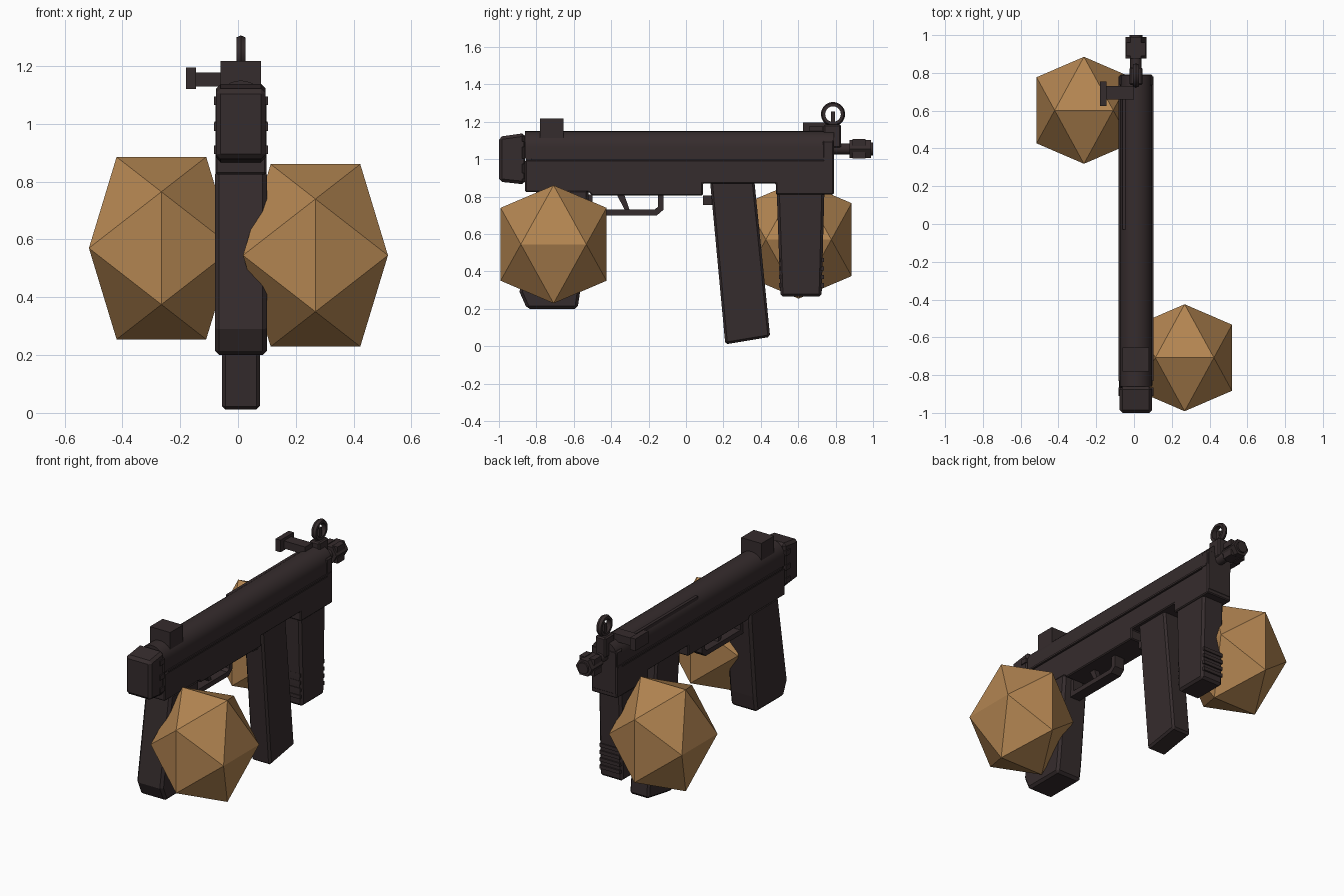
import bpy, bmesh, math
from mathutils import Vector

if "Cube" in bpy.data.objects:
    bpy.data.objects.remove(bpy.data.objects["Cube"])

CX = 0.01  # centre plane of the gun


def material(name, rgb):
    m = bpy.data.materials.new(name)
    m.diffuse_color = (*rgb, 1)
    m.use_nodes = True
    m.node_tree.nodes["Principled BSDF"].inputs["Base Color"].default_value = m.diffuse_color
    return m


DARK = material("dark gunmetal", (0.036, 0.025, 0.026))
TAN = material("tan", (0.45, 0.235, 0.083))


def finish(name, bm, mat=DARK, bevel=0, smooth=False):
    bmesh.ops.recalc_face_normals(bm, faces=bm.faces)
    if bevel:
        edges = [e for e in bm.edges if e.calc_face_angle(0) > 0.6]
        bmesh.ops.bevel(bm, geom=edges, offset=bevel, segments=1, affect='EDGES')
    me = bpy.data.meshes.new(name)
    bm.to_mesh(me)
    bm.free()
    me.materials.append(mat)
    ob = bpy.data.objects.new(name, me)
    bpy.context.collection.objects.link(ob)
    if smooth:
        bpy.context.view_layer.objects.active = ob
        ob.select_set(True)
        bpy.ops.object.shade_smooth_by_angle(angle=math.radians(35))
        ob.select_set(False)
    return ob


def extrude(name, pts, step, bevel=0, smooth=False):
    """Closed prism from a flat outline of 3D points."""
    bm = bmesh.new()
    face = bm.faces.new([bm.verts.new(p) for p in pts])
    new = bmesh.ops.extrude_face_region(bm, geom=[face])['geom']
    bmesh.ops.translate(bm, vec=step, verts=[v for v in new if isinstance(v, bmesh.types.BMVert)])
    return finish(name, bm, DARK, bevel, smooth)


def side_part(name, yz, half, bevel=0.0):
    """Side outline spread evenly about the centre plane."""
    return extrude(name, [(CX - half, y, z) for y, z in yz], Vector((2 * half, 0, 0)), bevel)


def box(name, x, y, z, bevel=0.0):
    pts = [(x[0], y[0], z[0]), (x[0], y[1], z[0]), (x[0], y[1], z[1]), (x[0], y[0], z[1])]
    return extrude(name, pts, Vector((x[1] - x[0], 0, 0)), bevel)


def mid_box(name, half, y, z, bevel=0.0):
    return box(name, (CX - half, CX + half), y, z, bevel)


def rod(name, r, y, z, sides):
    pts = [(CX + r * math.cos(2 * math.pi * i / sides), y[0], z + r * math.sin(2 * math.pi * i / sides))
           for i in range(sides)]
    return extrude(name, pts, Vector((0, y[1] - y[0], 0)), 0, sides > 8)


# Receiver: rounded upper shell and stepped lower housing
arc = [(CX + 0.085 * math.cos(math.pi * i / 14), -0.86, 1.065 + 0.085 * math.sin(math.pi * i / 14))
       for i in range(15)]
extrude("upper_receiver", [(CX + 0.085, -0.86, 1.005)] + arc + [(CX - 0.085, -0.86, 1.005)],
        Vector((0, 1.65, 0)), 0, True)
side_part("lower_receiver", [(-0.86, 0.825), (-0.52, 0.825), (-0.50, 0.805), (0.09, 0.805),
                             (0.09, 0.87), (0.48, 0.87), (0.48, 0.81), (0.79, 0.81),
                             (0.79, 0.995), (-0.86, 0.995)], 0.088, 0.006)
mid_box("seam", 0.080, (-0.855, 0.785), (0.98, 1.02))
mid_box("side_rail", 0.092, (-0.83, 0.78), (0.997, 1.008))
mid_box("front_plate", 0.088, (0.73, 0.792), (0.83, 1.10), 0.008)

# Rear cap with side lugs
side_part("rear_cap", [(-1.0, 0.88), (-0.86, 0.865), (-0.86, 1.14), (-1.0, 1.12)], 0.086, 0.016)
for z in (0.91, 0.99, 1.08):
    mid_box("cap_lug", 0.093, (-0.91, -0.865), (z - 0.015, z + 0.015))

# Rear sight
mid_box("rear_sight", 0.07, (-0.78, -0.655), (1.11, 1.218))

# Rear grip
side_part("grip", [(-0.80, 0.84), (-0.52, 0.84), (-0.52, 0.78), (-0.565, 0.30),
                   (-0.58, 0.20), (-0.85, 0.20), (-0.89, 0.29)], 0.09, 0.015)

# Trigger and its guard
side_part("trigger_guard", [(-0.54, 0.81), (-0.54, 0.70), (-0.155, 0.70), (-0.12, 0.73), (-0.12, 0.81),
                            (-0.15, 0.81), (-0.15, 0.745), (-0.17, 0.73), (-0.50, 0.73), (-0.50, 0.81)], 0.035)
side_part("trigger", [(-0.37, 0.81), (-0.33, 0.81), (-0.30, 0.725), (-0.325, 0.725)], 0.018)

# Magazine and its catch
side_part("magazine", [(0.128, 0.89), (0.365, 0.89), (0.45, 0.05), (0.21, 0.01)], 0.066, 0.012)
mid_box("magazine_catch", 0.03, (0.09, 0.15), (0.755, 0.805))

# Front grip with ribs
side_part("front_grip", [(0.485, 0.83), (0.74, 0.83), (0.725, 0.265), (0.505, 0.265)], 0.078, 0.014)
for i in range(4):
    z = 0.315 + 0.045 * i
    mid_box("grip_rib", 0.07, (0.497, 0.737), (z, z + 0.022))

# Cocking handle, its knob and its slot cover
box("cocking_handle", (-0.15, 0.0), (0.66, 0.73), (1.13, 1.178))
box("cocking_knob", (-0.18, -0.145), (0.625, 0.755), (1.12, 1.195))
box("slot_cover", (-0.062, -0.03), (-0.03, 0.66), (1.10, 1.13))

# Barrel and muzzle
rod("barrel", 0.03, (0.78, 0.90), 1.055, 16)
rod("muzzle", 0.055, (0.875, 0.99), 1.055, 6)
rod("muzzle_tip", 0.035, (0.98, 1.0), 1.055, 12)
for i in range(4):
    a = math.pi / 4 + i * math.pi / 2
    x, z = CX + 0.048 * math.cos(a), 1.055 + 0.048 * math.sin(a)
    box("muzzle_lug", (x - 0.018, x + 0.018), (0.89, 0.96), (z - 0.018, z + 0.018))

# Front sight: base, post and ring
mid_box("front_sight_base", 0.035, (0.735, 0.83), (1.06, 1.185), 0.008)
mid_box("front_sight_post", 0.008, (0.775, 0.797), (1.17, 1.255))
bm = bmesh.new()
rings = []
for i in range(20):
    a = 2 * math.pi * i / 20
    rings.append([bm.verts.new((CX + x, 0.786 + r * math.cos(a), 1.241 + r * math.sin(a)))
                  for x, r in ((-0.016, 0.042), (-0.016, 0.058), (0, 0.065), (0.016, 0.058), (0.016, 0.042))])
for i in range(20):
    p, q = rings[i], rings[(i + 1) % 20]
    for j in range(5):
        k = (j + 1) % 5
        bm.faces.new((p[j], p[k], q[k], q[j]))
finish("front_sight_ring", bm, DARK, 0, True)


# Large faceted blocks: stretched twenty-sided solids from three crossed rectangles
def faceted_block(name, c):
    bm = bmesh.new()
    phi = (1 + 5 ** 0.5) / 2
    for s in (-1, 1):
        for t in (-1, 1):
            for v in ((s, 0, t * phi), (s * phi, t, 0), (0, s * phi, t)):
                bm.verts.new((c[0] + 0.155 * v[0], c[1] + 0.175 * v[1], c[2] + 0.195 * v[2]))
    bmesh.ops.convex_hull(bm, input=bm.verts)
    finish(name, bm, TAN)


faceted_block("rear_block", (0.268, -0.708, 0.545))
faceted_block("front_block", (-0.265, 0.602, 0.57))
